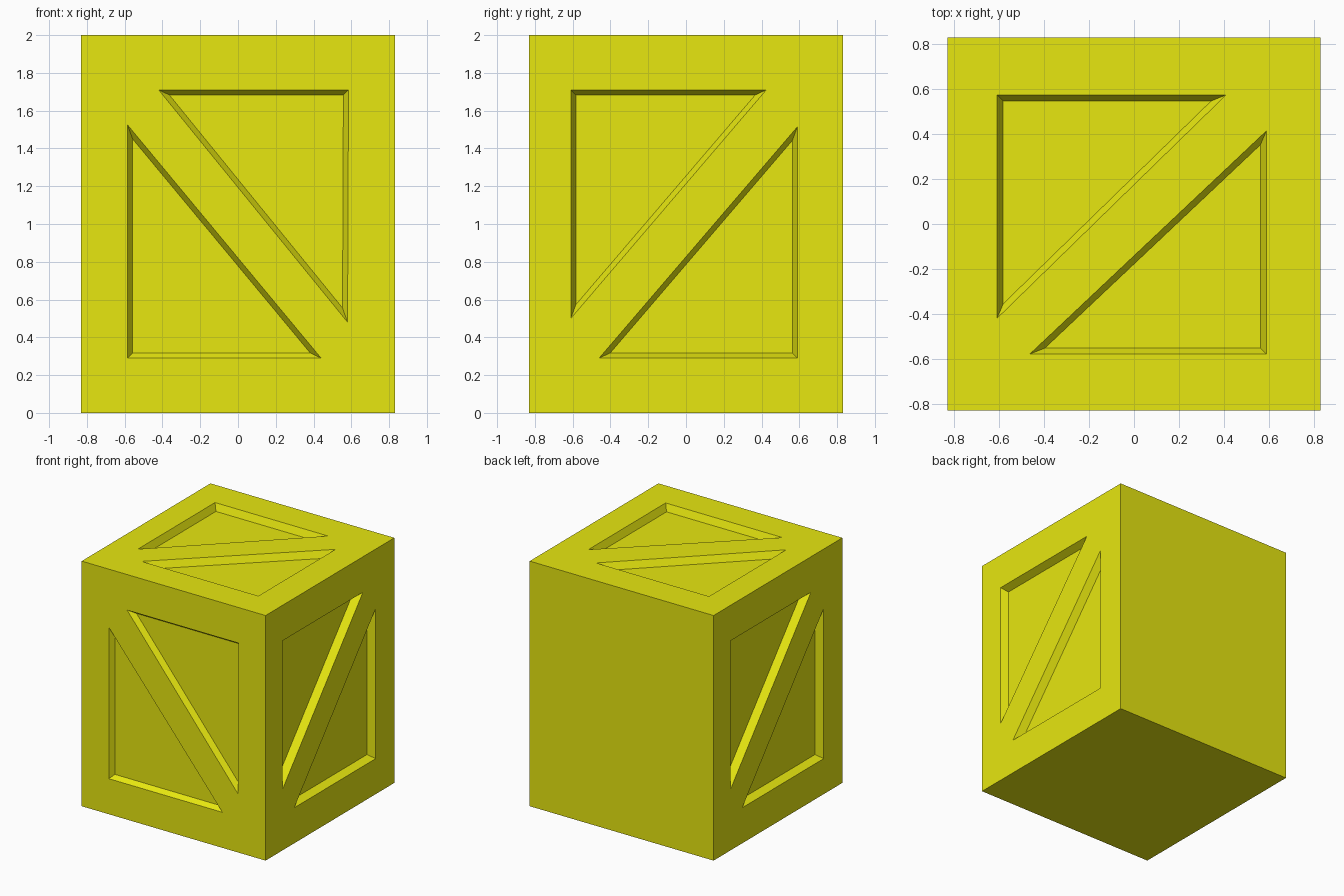
import bpy, bmesh
from mathutils import Vector

if "Cube" in bpy.data.objects:
    bpy.data.objects.remove(bpy.data.objects["Cube"])

W, H = 0.83, 2.0   # half width, height
BEVEL = 0.027      # how far each recess wall slopes inward

yellow = bpy.data.materials.new("yellow paint")
yellow.diffuse_color = (0.8, 0.8, 0.005, 1)
yellow.use_nodes = True
yellow.node_tree.nodes["Principled BSDF"].inputs["Base Color"].default_value = yellow.diffuse_color


def make_object(name, bm):
    bmesh.ops.recalc_face_normals(bm, faces=bm.faces)
    mesh = bpy.data.meshes.new(name)
    bm.to_mesh(mesh)
    bm.free()
    mesh.materials.append(yellow)
    obj = bpy.data.objects.new(name, mesh)
    bpy.context.collection.objects.link(obj)
    return obj


def add_recess(bm, origin, u, v, tri, depth):
    """Tapered triangular plug, sunk into the face spanned by u and v."""
    u, v, origin = Vector(u), Vector(v), Vector(origin)
    n = u.cross(v)
    p = [origin + u * a + v * b for a, b in tri]
    sides = [(p[(i + 1) % 3] - p[(i + 2) % 3]).length for i in range(3)]
    per = sum(sides)
    centre = sum((q * s for q, s in zip(p, sides)), Vector()) / per
    radius = (p[1] - p[0]).cross(p[2] - p[0]).length / per
    rings = []
    for h in (-depth, 0.02):
        k = 1 + BEVEL * h / depth / radius
        rings.append([bm.verts.new(centre + (q - centre) * k + n * h) for q in p])
    low, high = rings
    bm.faces.new(low)
    bm.faces.new(high)
    for i in range(3):
        j = (i + 1) % 3
        bm.faces.new((low[i], low[j], high[j], high[i]))


# Crate body
bm = bmesh.new()
bmesh.ops.create_cube(bm, size=1)
for vert in bm.verts:
    vert.co = (vert.co.x * 2 * W, vert.co.y * 2 * W, (vert.co.z + 0.5) * H)
crate = make_object("crate", bm)

# Pairs of triangular panels either side of each diagonal brace
front = [((-0.42, 1.71), (0.585, 1.71), (0.58, 0.48)),
         ((-0.585, 1.525), (-0.585, 0.29), (0.44, 0.29))]
side = [((-0.61, 1.71), (0.425, 1.71), (-0.61, 0.50)),
        ((0.59, 1.515), (0.59, 0.29), (-0.46, 0.29))]
top = [((-0.61, 0.575), (0.41, 0.575), (-0.61, -0.42)),
       ((0.59, 0.415), (0.59, -0.58), (-0.465, -0.58))]
panels = [
    ((0, -W, 0), (1, 0, 0), (0, 0, 1), front, 0.04),
    ((W, 0, 0), (0, 1, 0), (0, 0, 1), side, 0.06),
    ((-W, 0, 0), (0, -1, 0), (0, 0, 1), side, 0.06),
    ((0, 0, H), (1, 0, 0), (0, 1, 0), top, 0.055),
]
bm = bmesh.new()
for origin, u, v, tris, depth in panels:
    for tri in tris:
        add_recess(bm, origin, u, v, tri, depth)
cutter = make_object("recess_cutter", bm)
cutter.hide_render = True

# Cut the recesses, then drop the cutter
mod = crate.modifiers.new("recesses", "BOOLEAN")
mod.operation = "DIFFERENCE"
mod.solver = "EXACT"
mod.object = cutter
bpy.context.view_layer.objects.active = crate
bpy.ops.object.modifier_apply(modifier=mod.name)
bpy.data.objects.remove(cutter)
